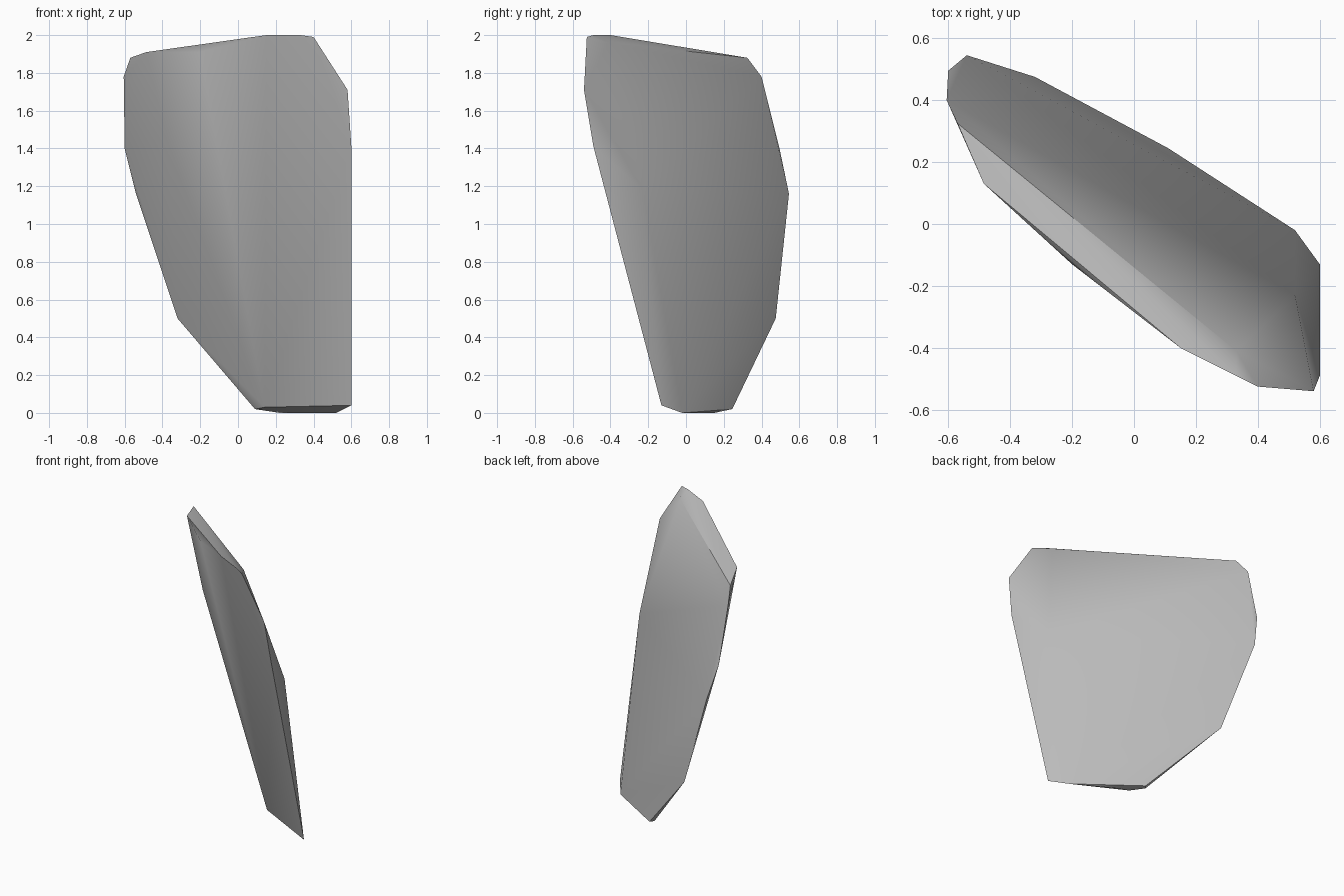
import bpy
import bmesh
import math

cube = bpy.data.objects.get("Cube")
if cube:
    bpy.data.objects.remove(cube, do_unlink=True)

# Corners of the leaning stone shard
foot = [(0.09, 0.22, 0.02), (0.11, 0.245, 0.02), (0.22, 0.15, 0), (0.52, -0.02, 0),
        (0.6, -0.13, 0.04), (0.14, 0.12, 0.03)]
back_edge = [(-0.32, 0.475, 0.5), (-0.54, 0.545, 1.16), (-0.6, 0.495, 1.4),
             (-0.605, 0.4, 1.78), (-0.57, 0.325, 1.88)]
front_edge = [(-0.2, 0.32, 0.5), (-0.37, 0.14, 1.42)]
side_edge = [(0.52, -0.23, 1.18), (0.6, -0.49, 1.41), (0.58, -0.54, 1.71)]
crown = [(-0.485, 0.13, 1.91), (-0.2, -0.13, 1.91), (0.15, -0.4, 2),
         (0.33, -0.49, 2), (0.4, -0.525, 1.99), (0.33, -0.41, 1.96)]

# Wrap the corners in a convex shell and merge the nearly flat faces
bm = bmesh.new()
for corner in foot + back_edge + front_edge + side_edge + crown:
    bm.verts.new(corner)
hull = bmesh.ops.convex_hull(bm, input=bm.verts[:])
loose = [v for v in bm.verts if not v.link_faces]
bmesh.ops.delete(bm, geom=loose, context="VERTS")
bmesh.ops.dissolve_limit(bm, angle_limit=math.radians(1.5),
                         verts=bm.verts[:], edges=bm.edges[:])
bmesh.ops.recalc_face_normals(bm, faces=bm.faces[:])

mesh = bpy.data.meshes.new("stone_shard")
bm.to_mesh(mesh)
bm.free()
shard = bpy.data.objects.new("stone_shard", mesh)
bpy.context.collection.objects.link(shard)

# Plain grey stone
stone = bpy.data.materials.new("grey_stone")
stone.use_nodes = True
grey = (0.5, 0.5, 0.5, 1)
stone.diffuse_color = grey
stone.node_tree.nodes["Principled BSDF"].inputs["Base Color"].default_value = grey
mesh.materials.append(stone)

# Soft shading across shallow facets, crisp at strong edges
bpy.ops.object.select_all(action="DESELECT")
shard.select_set(True)
bpy.context.view_layer.objects.active = shard
bpy.ops.object.shade_smooth_by_angle(angle=math.radians(35))
